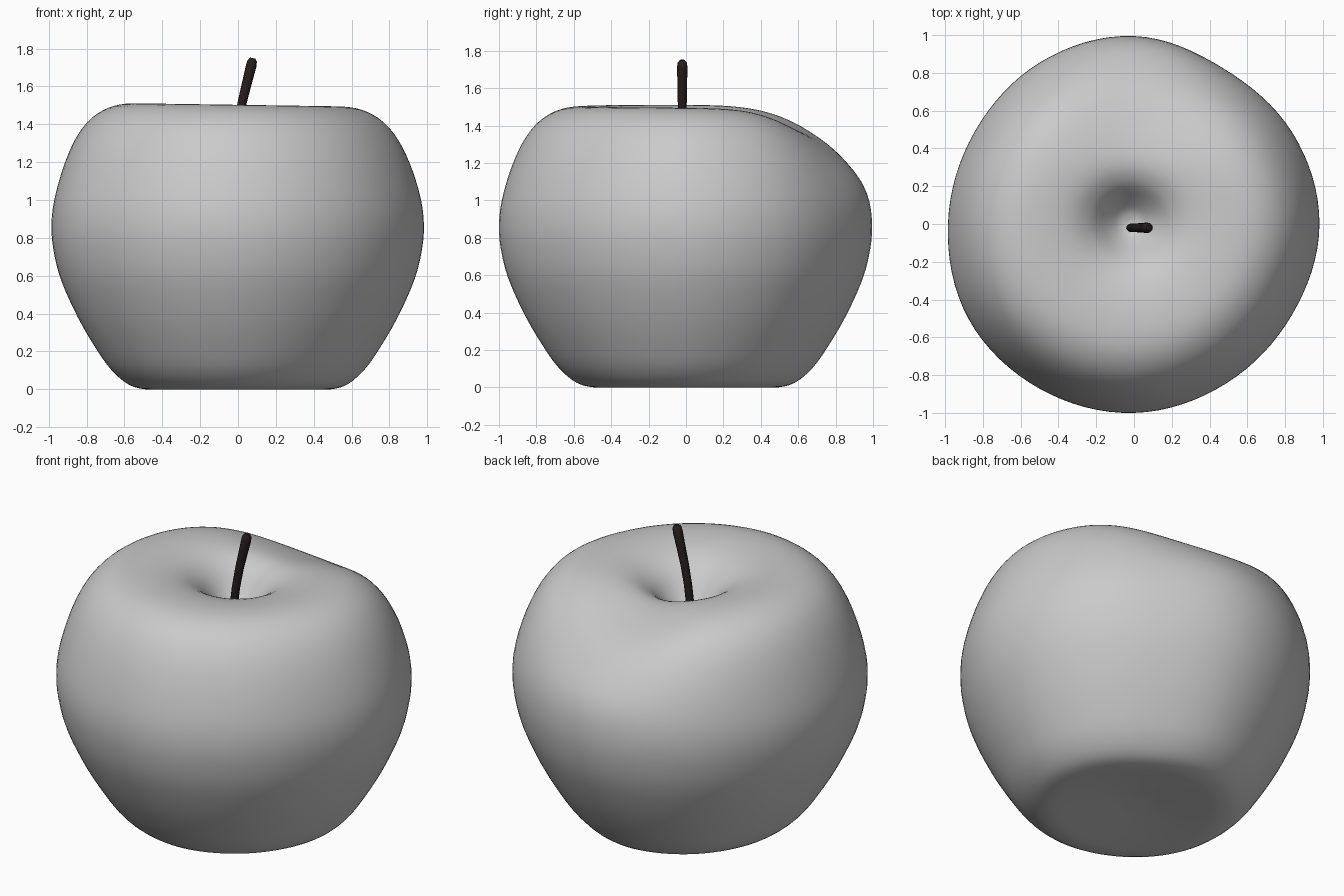
import bpy, bmesh, math

if "Cube" in bpy.data.objects:
    bpy.data.objects.remove(bpy.data.objects["Cube"])


def material(name, rgb):
    m = bpy.data.materials.new(name)
    m.diffuse_color = (*rgb, 1)
    m.use_nodes = True
    m.node_tree.nodes["Principled BSDF"].inputs["Base Color"].default_value = m.diffuse_color
    return m


def catmull(a, b, c, d, t):
    return 0.5 * (2 * b + (c - a) * t + (2 * a - 5 * b + 4 * c - d) * t * t
                  + (3 * b - a - 3 * c + d) * t ** 3)


def smoothstep(lo, hi, v):
    t = min(1, max(0, (v - lo) / (hi - lo)))
    return t * t * (3 - 2 * t)


# Outline seen from above: radius every 30 degrees
OUTLINE = [0.982, 0.968, 0.95, 0.995, 0.99, 0.975, 0.985, 1.01, 1.005, 1.0, 0.975, 0.965]


def outline(angle):
    f = angle / math.radians(30)
    i = int(f)
    return catmull(*[OUTLINE[(i + k) % 12] for k in (-1, 0, 1, 2)], f - i)


# Side profile (radius, height) from stem hollow to base hollow
PROFILE = [(0, 1.22), (0.06, 1.24), (0.12, 1.3), (0.17, 1.36), (0.22, 1.41), (0.3, 1.46),
           (0.4, 1.49), (0.52, 1.503), (0.63, 1.495), (0.72, 1.462), (0.8, 1.4), (0.87, 1.3),
           (0.93, 1.16), (0.975, 1.0), (0.99, 0.87), (0.98, 0.74), (0.94, 0.58), (0.85, 0.38),
           (0.75, 0.21), (0.67, 0.1), (0.58, 0.025), (0.49, 0.0), (0.4, 0.002), (0.25, 0.015),
           (0.1, 0.028), (0, 0.03)]


def fine_profile(steps=3):
    pts, n = [], len(PROFILE)
    for i in range(n - 1):
        p = [PROFILE[min(n - 1, max(0, i + k))] for k in (-1, 0, 1, 2)]
        for s in range(steps):
            pts.append(tuple(catmull(*[q[a] for q in p], s / steps) for a in (0, 1)))
    return pts + [PROFILE[-1]]


def shape(r, z, a):
    # uneven outline, plus a saddle in the shoulder at the back
    blend = smoothstep(0.1, 0.7, r)
    rr = r * (1 + (outline(a) / 0.99 - 1) * blend)
    top = smoothstep(0.95, 1.45, z)
    off = math.remainder(a - math.radians(88), 2 * math.pi)
    saddle = math.exp(-(off / math.radians(40)) ** 2)
    z -= 0.15 * saddle * top * smoothstep(0.15, 0.75, r)
    x, y = rr * math.cos(a), rr * math.sin(a)
    shift = 1 - smoothstep(0.1, 0.5, r)
    return x - 0.02 * shift, y + 0.01 * shift, z - 0.015 * x * top


# Fruit body
SEG = 96
bm = bmesh.new()
pts = fine_profile()
top_pole = bm.verts.new((-0.02, 0.01, pts[0][1]))
base_pole = bm.verts.new((-0.02, 0.01, pts[-1][1]))
rings = [[bm.verts.new(shape(r, z, 2 * math.pi * k / SEG)) for k in range(SEG)]
         for r, z in pts[1:-1]]
for k in range(SEG):
    n = (k + 1) % SEG
    bm.faces.new((top_pole, rings[0][k], rings[0][n]))
    bm.faces.new((base_pole, rings[-1][n], rings[-1][k]))
    for a, b in zip(rings, rings[1:]):
        bm.faces.new((a[k], b[k], b[n], a[n]))
bmesh.ops.recalc_face_normals(bm, faces=bm.faces)
for f in bm.faces:
    f.smooth = True
mesh = bpy.data.meshes.new("fruit_body")
bm.to_mesh(mesh)
bm.free()
body = bpy.data.objects.new("fruit_body", mesh)
mesh.materials.append(material("light grey", (0.588, 0.588, 0.588)))
bpy.context.collection.objects.link(body)

# Stem: gently bent tapered tube with a rounded tip
curve = bpy.data.curves.new("stem", 'CURVE')
curve.dimensions = '3D'
curve.bevel_depth = 1.0
curve.bevel_resolution = 4
curve.use_fill_caps = True
path = [(-0.02, 1.19, 0.022), (-0.015, 1.28, 0.023), (0.0, 1.4, 0.023), (0.023, 1.52, 0.024),
        (0.05, 1.63, 0.026), (0.07, 1.71, 0.028), (0.075, 1.735, 0.025), (0.078, 1.75, 0.013)]
sp = curve.splines.new('POLY')
sp.points.add(len(path) - 1)
for p, (x, z, r) in zip(sp.points, path):
    p.co = (x, -0.02, z, 1)
    p.radius = r
sp.use_smooth = True
curve.materials.append(material("dark brown", (0.02, 0.013, 0.012)))
stem = bpy.data.objects.new("stem", curve)
bpy.context.collection.objects.link(stem)
